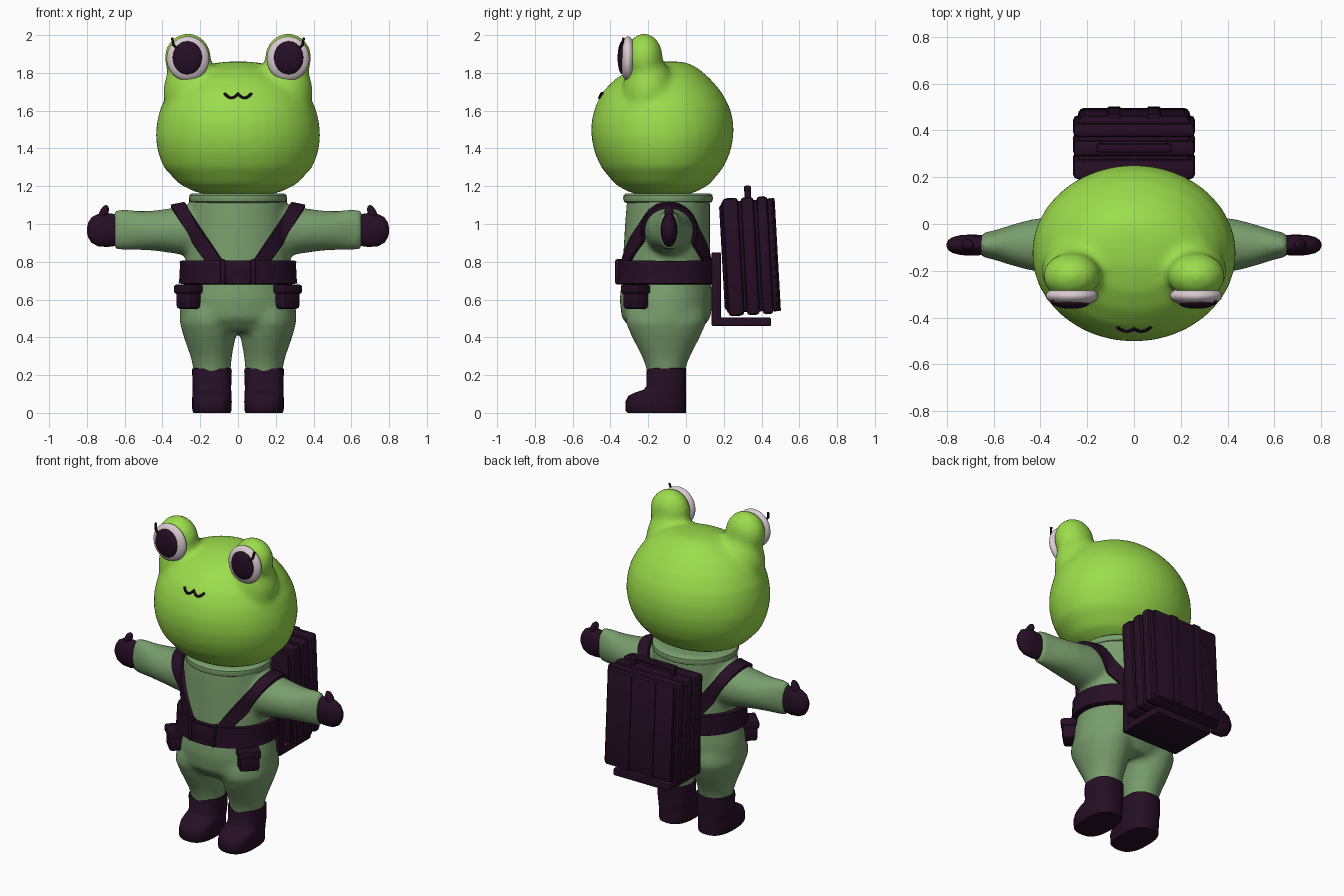
import bpy, bmesh, math
from mathutils import Vector, Matrix, Euler
from mathutils.bvhtree import BVHTree

if "Cube" in bpy.data.objects:
    bpy.data.objects.remove(bpy.data.objects["Cube"])


def material(name, rgb):
    m = bpy.data.materials.new(name)
    m.diffuse_color = (*rgb, 1)
    m.use_nodes = True
    m.node_tree.nodes["Principled BSDF"].inputs["Base Color"].default_value = m.diffuse_color
    return m


SKIN = material("bright_green", (0.33, 0.72, 0.072))
SUIT = material("sage_green", (0.19, 0.34, 0.15))
DARK = material("dark_plum", (0.019, 0.0045, 0.018))
WHITE = material("eye_white", (0.70, 0.60, 0.63))


def finish(name, bm, mat, mods=()):
    """Turn a bmesh into an object and bake its modifiers."""
    bmesh.ops.recalc_face_normals(bm, faces=bm.faces)
    me = bpy.data.meshes.new(name)
    bm.to_mesh(me)
    bm.free()
    ob = bpy.data.objects.new(name, me)
    bpy.context.collection.objects.link(ob)
    for kind, props in mods:
        mod = ob.modifiers.new(kind, kind)
        for k, v in props.items():
            setattr(mod, k, v)
    if mods:
        dg = bpy.context.evaluated_depsgraph_get()
        baked = bpy.data.meshes.new_from_object(ob.evaluated_get(dg))
        ob.modifiers.clear()
        ob.data = baked
    ob.data.materials.clear()
    ob.data.materials.append(mat)
    return ob


def loft(bm, rings, axis="z", n=36, power=2.0):
    """Capped loft of (centre, radius a, radius b) ellipse rings."""
    loops = []
    for c, a, b in rings:
        loop = []
        for i in range(n):
            t = 2 * math.pi * i / n
            u, v = math.cos(t), math.sin(t)
            u = math.copysign(abs(u) ** (2 / power), u) * a
            v = math.copysign(abs(v) ** (2 / power), v) * b
            off = Vector((u, v, 0)) if axis == "z" else Vector((0, u, v))
            loop.append(bm.verts.new(Vector(c) + off))
        loops.append(loop)
    for p, q in zip(loops, loops[1:]):
        for i in range(n):
            j = (i + 1) % n
            bm.faces.new((p[i], p[j], q[j], q[i]))
    bm.faces.new(loops[0])
    bm.faces.new(loops[-1])


def ball(bm, c, r, rot=(0, 0, 0)):
    m = Matrix.LocRotScale(Vector(c), Euler(rot), Vector(r))
    bmesh.ops.create_uvsphere(bm, u_segments=32, v_segments=18, radius=1, matrix=m)


def box(name, c, size, mat=DARK, rot=(0, 0, 0), bevel=0.012):
    bm = bmesh.new()
    bmesh.ops.create_cube(bm, size=1, matrix=Matrix.LocRotScale(Vector(c), Euler(rot), Vector(size)))
    return finish(name, bm, mat, [("BEVEL", dict(width=bevel, segments=2))])


def tube(name, pts, r, mat=DARK):
    cu = bpy.data.curves.new(name, "CURVE")
    cu.dimensions = "3D"
    cu.bevel_depth, cu.bevel_resolution, cu.use_fill_caps = r, 2, True
    sp = cu.splines.new("POLY")
    sp.points.add(len(pts) - 1)
    for p, co in zip(sp.points, pts):
        p.co = (*co, 1)
    ob = bpy.data.objects.new(name, cu)
    bpy.context.collection.objects.link(ob)
    bm = bmesh.new()
    dg = bpy.context.evaluated_depsgraph_get()
    me = bpy.data.meshes.new_from_object(ob.evaluated_get(dg))
    bm.from_mesh(me)
    bpy.data.objects.remove(ob)
    return finish(name, bm, mat)


def blend(steps):
    return [("REMESH", dict(mode="VOXEL", voxel_size=0.017)), ("SMOOTH", dict(factor=0.5, iterations=steps))]


# Head: rounded skull blended with two eye bumps
bm = bmesh.new()
skull = [(1.155, .17, .13, -.125), (1.175, .24, .19, -.125), (1.21, .31, .25, -.125), (1.30, .395, .325, -.125),
         (1.38, .425, .36, -.125), (1.46, .437, .377, -.125), (1.54, .43, .377, -.125), (1.62, .41, .357, -.125),
         (1.70, .365, .315, -.127), (1.77, .305, .25, -.122), (1.82, .23, .18, -.11), (1.85, .14, .11, -.09),
         (1.86, .06, .05, -.08)]
loft(bm, [((0, cy, z), a, b) for z, a, b, cy in skull])
for s in (-1, 1):
    ball(bm, (s * .245, -.20, 1.70), (.15, .135, .2))
    ball(bm, (s * .266, -.222, 1.88), (.125, .1, .13))
head = finish("head", bm, SKIN, blend(14))

# Eyes with pupils and lashes
for s in (-1, 1):
    bm = bmesh.new()
    ball(bm, (s * .265, -.307, 1.875), (.113, .044, .118))
    finish("eyeball", bm, WHITE)
    bm = bmesh.new()
    ball(bm, (s * .268, -.337, 1.88), (.078, .025, .088))
    finish("pupil", bm, DARK)
    tube("eyelash", [(s * .325, -.345, 1.93), (s * .342, -.34, 1.948), (s * .349, -.33, 1.985)], .007)

# Mouth: small wavy line laid on the face
tree = BVHTree.FromObject(head, bpy.context.evaluated_depsgraph_get())
mouth = []
for i in range(25):
    x = -.07 + .14 * i / 24
    z = 1.692 - .024 * abs(math.sin(2 * math.pi * (i / 24))) ** .8
    hit = tree.ray_cast(Vector((x, -1, z)), Vector((0, 1, 0)))[0]
    mouth.append((x, (hit.y if hit else -.45) - .002, z))
tube("mouth", mouth, .008)

# Suit: torso, legs and sleeves blended into one body
bm = bmesh.new()
torso = [(1.14, .252, .22, -.092), (1.0, .265, .225, -.098), (.85, .275, .23, -.102), (.7, .28, .236, -.105),
         (.6, .303, .247, -.105), (.5, .31, .235, -.105), (.43, .24, .17, -.105)]
loft(bm, [((0, cy, z), a, b) for z, a, b, cy in torso])
for s in (-1, 1):
    leg = [(.55, .15, .14, .21), (.48, .157, .152, .215), (.40, .15, .137, .18), (.30, .142, .11, .128),
           (.25, .138, .102, .108), (.2, .138, .098, .1)]
    loft(bm, [((s * cx, -.106, z), a, b) for z, cx, a, b in leg])
    arm = [(.1, .98, .13, .11), (.28, .967, .13, .132), (.36, .965, .122, .118), (.45, .965, .108, .106),
           (.53, .966, .085, .104), (.6, .97, .062, .108), (.66, .97, .05, .104)]
    loft(bm, [((s * x, -.09, cz), a, b) for x, cz, a, b in arm], axis="x")
suit = finish("suit", bm, SUIT, blend(8))

# Collar
bm = bmesh.new()
loft(bm, [((0, -.095, z), a, a - .022) for z, a in
          ((1.11, .24), (1.118, .255), (1.135, .26), (1.152, .257), (1.162, .245), (1.162, .2))])
finish("collar", bm, SUIT)


def suit_band(name, planes, thickness):
    """Thick band over the part of the suit behind all given planes."""
    b = bmesh.new()
    b.from_mesh(suit.data)
    for co, no in planes:
        bmesh.ops.bisect_plane(b, geom=b.verts[:] + b.edges[:] + b.faces[:], plane_co=co,
                               plane_no=no, clear_outer=True)
    return finish(name, b, DARK, [("SOLIDIFY", dict(thickness=thickness, offset=1))])


# Belt and shoulder straps
suit_band("belt", [((0, 0, .805), (0, 0, 1)), ((0, 0, .68), (0, 0, -1))], .032)
for s in (-1, 1):
    n = Vector((s, 0, -.67)).normalized()
    mid = Vector((s * .12, 0, .8))
    suit_band("shoulder_strap", [(mid + n * .036, n), (mid - n * .036, -n), ((0, 0, .77), (0, 0, -1))], .02)

# Buckle and belt pouches
box("buckle", (0, -.348, .747), (.15, .045, .115))
for s in (-1, 1):
    box("buckle_loop", (s * .08, -.348, .747), (.03, .055, .135))
    turn = (0, 0, s * math.pi / 4)
    box("pouch", (s * .26, -.265, .612), (.12, .085, .125), rot=turn, bevel=.018)
    box("pouch_flap", (s * .262, -.267, .655), (.135, .095, .05), rot=turn)

for s in (-1, 1):
    # Mitten with thumb
    bm = bmesh.new()
    mitten = [(.645, .07, .035), (.65, .084, .043), (.69, .09, .045), (.74, .086, .043), (.775, .068, .034),
              (.793, .04, .022), (.8, .012, .008)]
    loft(bm, [((s * x, -.09, .968), b, a) for x, a, b in mitten], axis="x", n=24)
    ball(bm, (s * .712, -.09, 1.055), (.023, .025, .048), (0, -s * .4, 0))
    finish("mitten", bm, DARK)
    # Boot: long foot tapering up into a round shaft
    bm = bmesh.new()
    boot = [(0, -.31, .097), (.012, -.32, .104), (.06, -.32, .105), (.09, -.305, .104), (.108, -.27, .103),
            (.122, -.225, .102), (.14, -.21, .102), (.22, -.208, .105), (.235, -.205, .104), (.238, -.19, .09)]
    loft(bm, [((s * .138, front / 2, z), a, -front / 2) for z, front, a in boot], n=32, power=2.6)
    finish("boot", bm, DARK)

# Pack frame
box("frame_back", (0, .16, .655), (.4, .05, .39), bevel=.008)
box("frame_shelf", (0, .293, .482), (.4, .315, .045), bevel=.008)

# Tilted case made of ribbed shells
TILT = (math.radians(3.2), 0, 0)
PACK = Matrix.LocRotScale(Vector((0, .335, .83)), Euler(TILT), None)


def pack_box(name, c, size, bevel=.015):
    box(name, PACK @ Vector(c), size, rot=TILT, bevel=bevel)


pack_box("case_core", (0, 0, 0), (.48, .27, .59))
for y, d in ((-.085, .085), (.005, .07), (.083, .06)):
    pack_box("case_shell", (0, y, 0), (.52, d, .625), .02)
pack_box("case_front", (0, -.13, 0), (.46, .03, .56))
pack_box("case_back", (0, .122, 0), (.47, .045, .6), .018)
for s in (-1, 1):
    pack_box("case_strap", (s * .085, .14, 0), (.055, .022, .6), .006)
    pack_box("handle_post", (s * .14, .01, .33), (.03, .035, .06), .008)
pack_box("handle_bar", (0, .01, .358), (.32, .038, .03), .01)

# Shading: smooth surfaces, crisp edges
bpy.ops.object.select_all(action="DESELECT")
for ob in bpy.context.scene.objects:
    ob.select_set(True)
    bpy.context.view_layer.objects.active = ob
bpy.ops.object.shade_smooth_by_angle(angle=math.radians(40))
